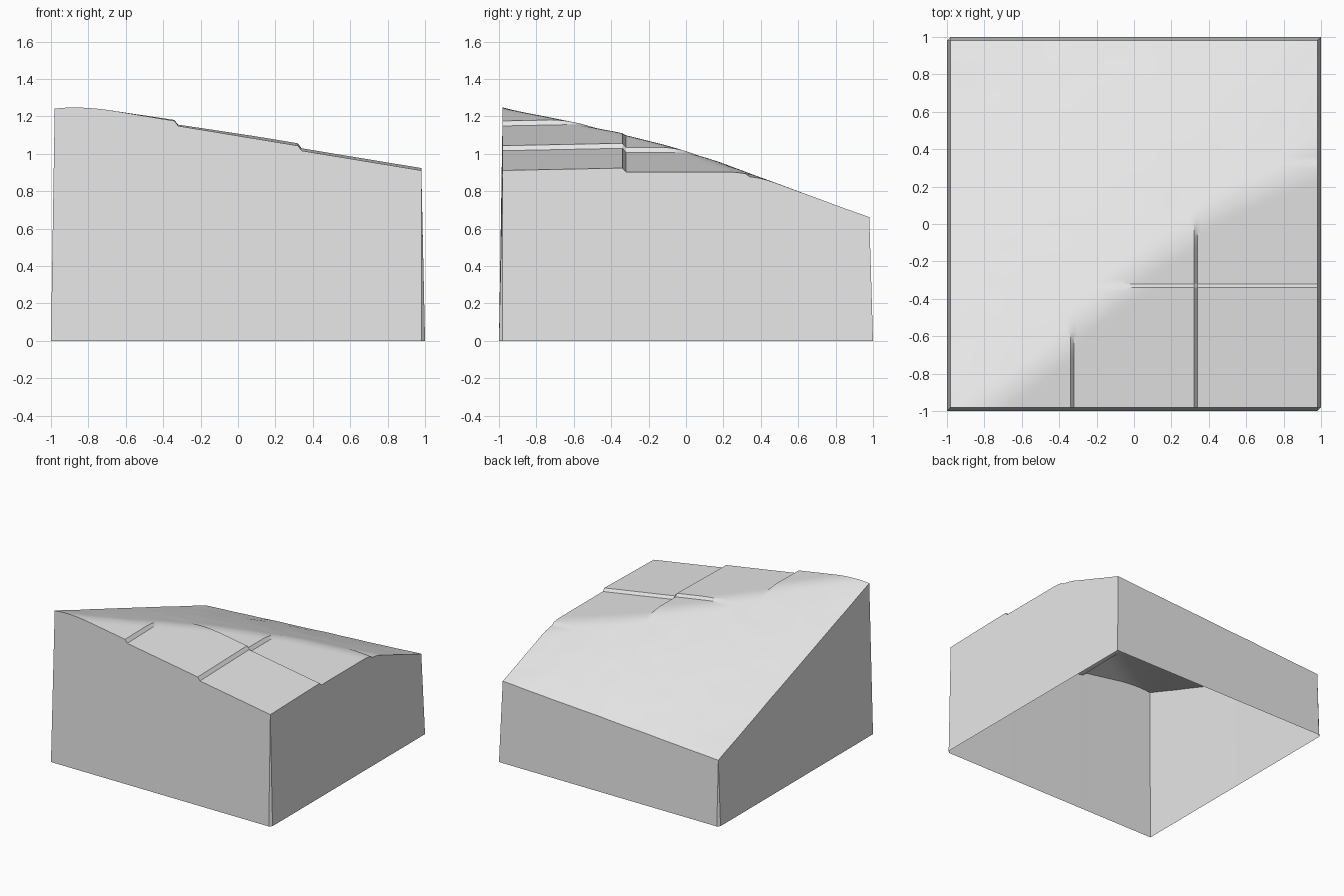
import bpy, bmesh, math
from mathutils import Vector, noise

cube = bpy.data.objects.get("Cube")
if cube:
    bpy.data.objects.remove(cube, do_unlink=True)

HALF = 0.98      # half width of the top surface
FLARE = 0.02     # how far the walls lean out at the base
CELLS = 98


def ramp(t, centre):
    """0 before a terrace step, 1 after it."""
    return min(1.0, max(0.0, (t - centre + 0.01) / 0.02))


def terraces(x, y):
    """Gently tilted flat patches separated by small steps."""
    drop = ramp(x, -0.33) + ramp(x, 0.33)
    z = 1.12 - 0.165 * x - 0.0235 * drop
    z += 0.02 * (min(y, -0.33) + HALF)
    return z - 0.022 * (ramp(y, -0.33) + ramp(y, 0.33))


def hillside(x, y):
    """Long slope to the back, slightly bulged and rough."""
    z = 0.951 + 0.064 * x - 0.36 * y + 0.05 * (1 - x * x) * (1 - y * y)
    return z + 0.003 * noise.noise(Vector((x * 5, y * 5, 0)))


def height(x, y, blend=0.03):
    """Lower of the two surfaces with a softened ridge."""
    a, b = terraces(x, y), hillside(x, y)
    h = max(0.0, blend - abs(a - b)) / blend
    return min(a, b) - h * h * blend / 4


# Terrain surface
bm = bmesh.new()
bmesh.ops.create_grid(bm, x_segments=CELLS, y_segments=CELLS, size=HALF)
for v in bm.verts:
    v.co.z = height(v.co.x, v.co.y)
top = list(bm.verts)


def base_vert(v, normal):
    """Foot of the wall under a rim vertex; two corners stay sharp."""
    p = Vector((v.co.x, v.co.y, 0)) + normal * FLARE
    corner = min(abs(v.co.x), abs(v.co.y)) > HALF - 0.001
    if corner and v.co.x * v.co.y > 0:
        p = Vector((math.copysign(1, v.co.x), math.copysign(1, v.co.y), 0))
    return bm.verts.new(p)


# Four flared walls, open underneath
ends = {}
for normal in (Vector((0, -1, 0)), Vector((1, 0, 0)), Vector((0, 1, 0)), Vector((-1, 0, 0))):
    along = Vector((-normal.y, normal.x, 0))
    rim = [v for v in top if v.co.dot(normal) > HALF - 0.001]
    rim.sort(key=lambda v: v.co.dot(along))
    foot = [base_vert(v, normal) for v in rim]
    for i in range(len(rim) - 1):
        bm.faces.new((foot[i], foot[i + 1], rim[i + 1], rim[i]))
    for k in (0, -1):
        ends.setdefault(rim[k], []).append(foot[k])

# Narrow wedges at the two cut corners
for v, feet in ends.items():
    if v.co.x * v.co.y < 0:
        bm.faces.new((v, feet[0], feet[1]))

bmesh.ops.remove_doubles(bm, verts=bm.verts[:], dist=0.0001)
bmesh.ops.recalc_face_normals(bm, faces=bm.faces[:])
if max(bm.faces, key=lambda f: f.calc_center_median().z).normal.z < 0:
    bmesh.ops.reverse_faces(bm, faces=bm.faces[:])

mesh = bpy.data.meshes.new("terrain_block")
bm.to_mesh(mesh)
bm.free()
block = bpy.data.objects.new("terrain_block", mesh)
bpy.context.collection.objects.link(block)

# Plain grey material
grey = bpy.data.materials.new("light_grey")
grey.use_nodes = True
colour = (0.8, 0.8, 0.8, 1)
grey.diffuse_color = colour
for node in grey.node_tree.nodes:
    if node.type == 'BSDF_PRINCIPLED':
        node.inputs["Base Color"].default_value = colour
mesh.materials.append(grey)

# Smooth ground, crisp steps and rims
bpy.ops.object.select_all(action='DESELECT')
block.select_set(True)
bpy.context.view_layer.objects.active = block
bpy.ops.object.shade_smooth_by_angle(angle=math.radians(30))
